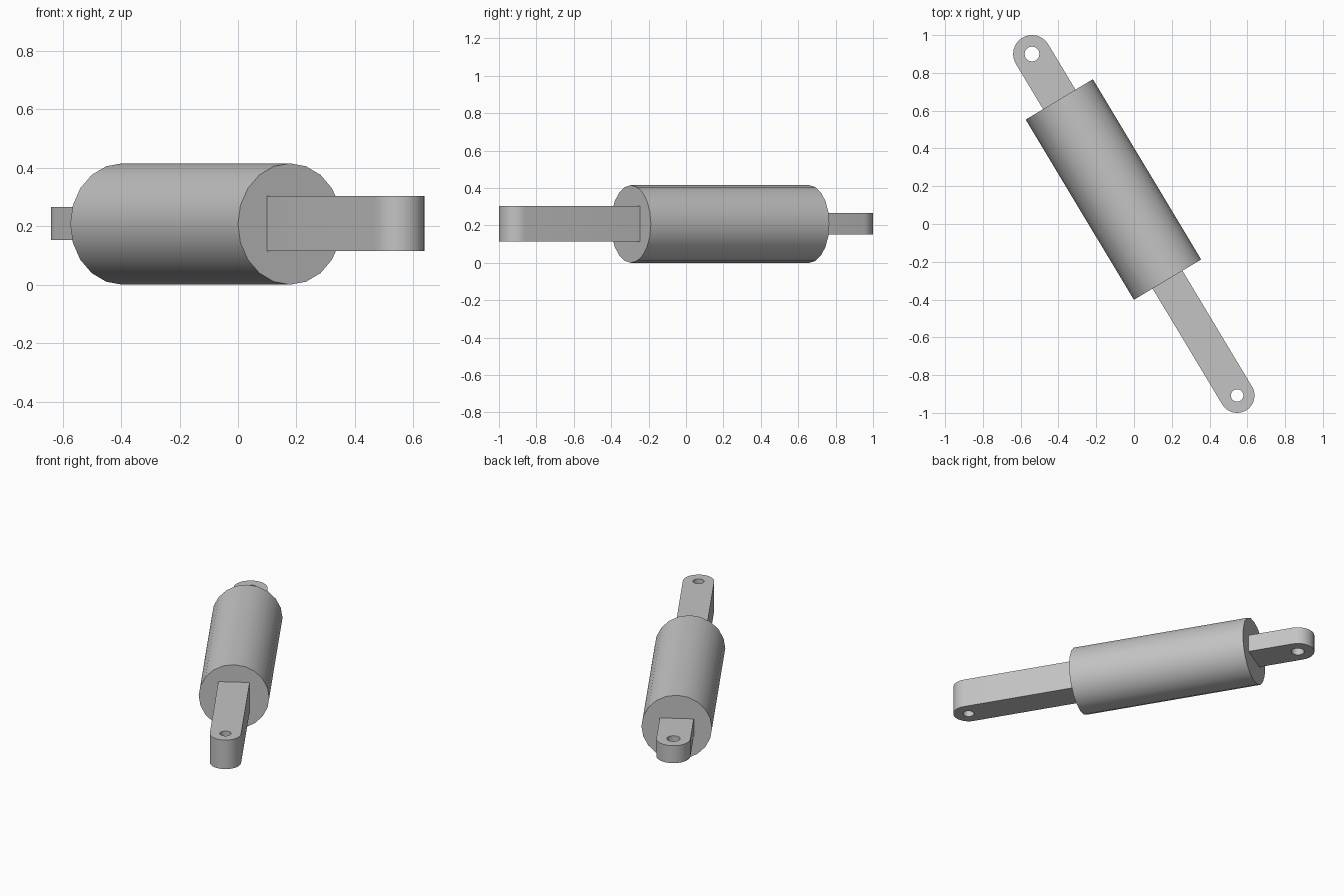
import bpy, bmesh, math
from mathutils import Matrix, Vector

cube = bpy.data.objects.get("Cube")
if cube:
    bpy.data.objects.remove(cube, do_unlink=True)

grey = bpy.data.materials.new("plain grey")
grey.use_nodes = True
COLOUR = (0.55, 0.55, 0.55, 1)
grey.diffuse_color = COLOUR
grey.node_tree.nodes["Principled BSDF"].inputs["Base Color"].default_value = COLOUR

# Local +x runs along the strut towards the front end
PLACE = Matrix.Translation((0.003, -0.004, 0)) @ Matrix.Rotation(math.atan2(-1.808, 1.086), 4, 'Z')
MID_Z = 0.2085
BACK, FRONT = -0.774, 0.339
PIN = 1.0545


def finish(name, bm):
    bmesh.ops.recalc_face_normals(bm, faces=bm.faces)
    bm.transform(PLACE)
    mesh = bpy.data.meshes.new(name)
    bm.to_mesh(mesh)
    bm.free()
    mesh.materials.append(grey)
    obj = bpy.data.objects.new(name, mesh)
    bpy.context.collection.objects.link(obj)
    bpy.ops.object.select_all(action='DESELECT')
    obj.select_set(True)
    bpy.context.view_layer.objects.active = obj
    bpy.ops.object.shade_smooth_by_angle(angle=math.radians(35))
    return obj


def arc(cx, radius, start, end, steps):
    angles = [start + (end - start) * i / steps for i in range(steps + 1)]
    return [Vector((cx + radius * math.cos(a), radius * math.sin(a), 0)) for a in angles]


# Flat bar with a rounded eye end and a through hole
def eye_bar(name, root, side, radius, hole, height):
    bm = bmesh.new()
    half, steps = math.pi / 2, 16
    outer = arc(PIN, radius, -half, half, steps)
    inner = arc(PIN, hole, -half, half, steps)
    rear = arc(PIN, hole, half, 3 * half, steps)
    rim = [bm.verts.new(v) for v in outer]
    near = [bm.verts.new(v) for v in inner]
    far = [near[-1]] + [bm.verts.new(v) for v in rear[1:-1]] + [near[0]]
    for i in range(steps):
        bm.faces.new((rim[i], rim[i + 1], near[i + 1], near[i]))
    # Shank from the eye back into the body, split along its centre line
    top = bm.verts.new((root, radius, 0))
    centre = bm.verts.new((root, 0, 0))
    low = bm.verts.new((root, -radius, 0))
    m = steps // 2
    bm.faces.new([rim[-1], top, centre] + far[m::-1])
    bm.faces.new([centre, low, rim[0]] + far[:m - 1:-1])
    # Thicken
    extruded = bmesh.ops.extrude_face_region(bm, geom=bm.faces[:], use_keep_orig=True)
    moved = [g for g in extruded["geom"] if isinstance(g, bmesh.types.BMVert)]
    bmesh.ops.translate(bm, verts=moved, vec=(0, 0, height))
    bmesh.ops.translate(bm, verts=bm.verts, vec=(0, 0, MID_Z - height / 2))
    bm.transform(Matrix.Rotation(0 if side > 0 else math.pi, 4, 'Z'))
    return finish(name, bm)


# Cylinder body
body = bmesh.new()
bmesh.ops.create_cone(body, cap_ends=True, segments=20, radius1=0.2075, radius2=0.2075,
                      depth=FRONT - BACK)
body.transform(Matrix.Translation(((FRONT + BACK) / 2, 0, 0.2075)) @ Matrix.Rotation(math.pi / 2, 4, 'Y'))
finish("cylinder_body", body)

# Piston rod at the front and mounting lug at the back
eye_bar("front_rod", FRONT - 0.01, 1, 0.092, 0.033, 0.188)
eye_bar("rear_lug", -BACK - 0.01, -1, 0.1, 0.039, 0.113)
